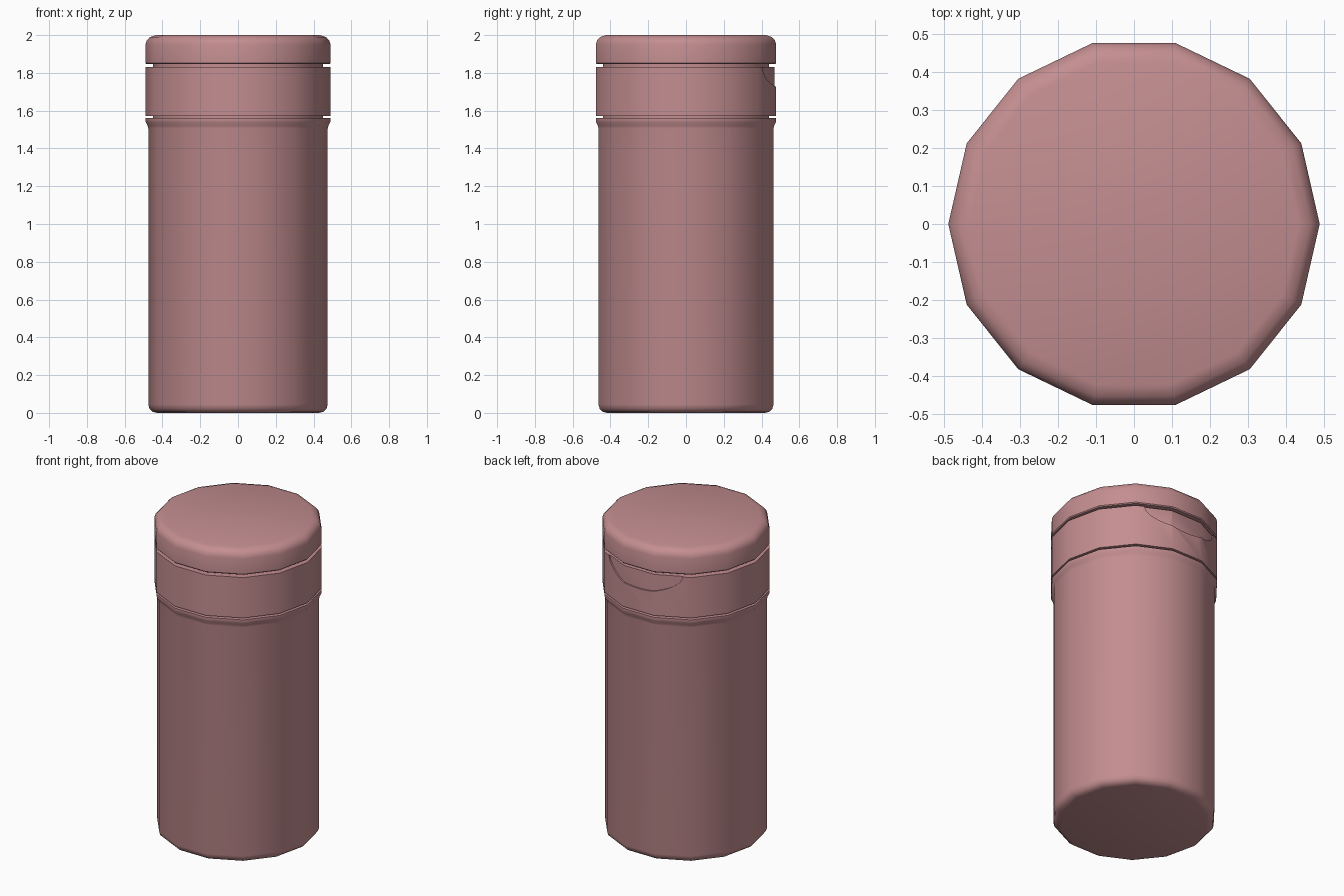
import bpy, bmesh, math

if "Cube" in bpy.data.objects:
    bpy.data.objects.remove(bpy.data.objects["Cube"])

SIDES = 14

mat = bpy.data.materials.new("dusty_rose")
mat.diffuse_color = (0.55, 0.27, 0.28, 1)
mat.use_nodes = True
mat.node_tree.nodes["Principled BSDF"].inputs["Base Color"].default_value = mat.diffuse_color


def finish(name, bm):
    bmesh.ops.recalc_face_normals(bm, faces=bm.faces)
    mesh = bpy.data.meshes.new(name)
    bm.to_mesh(mesh)
    bm.free()
    obj = bpy.data.objects.new(name, mesh)
    bpy.context.collection.objects.link(obj)
    mesh.materials.append(mat)
    return obj


def lathe(name, profile, cap_bottom=True, cap_top=True):
    """Stack 14-sided rings of (radius, z) into one part."""
    bm = bmesh.new()
    rings = []
    for r, z in profile:
        rings.append([bm.verts.new((r * math.cos(a), r * math.sin(a), z))
                      for a in (2 * math.pi * i / SIDES for i in range(SIDES))])
    for lo, hi in zip(rings, rings[1:]):
        for i in range(SIDES):
            j = (i + 1) % SIDES
            bm.faces.new((lo[i], lo[j], hi[j], hi[i]))
    if cap_bottom:
        bm.faces.new(rings[0][::-1])
    if cap_top:
        bm.faces.new(rings[-1])
    return finish(name, bm)


def ellipse_prism(name, rx, rz, z, y0, y1, n=40):
    bm = bmesh.new()
    pts = [(rx * math.cos(2 * math.pi * i / n), z + rz * math.sin(2 * math.pi * i / n))
           for i in range(n)]
    face = bm.faces.new([bm.verts.new((x, y0, h)) for x, h in pts])
    ext = bmesh.ops.extrude_face_region(bm, geom=[face])
    moved = [v for v in ext["geom"] if isinstance(v, bmesh.types.BMVert)]
    bmesh.ops.translate(bm, verts=moved, vec=(0, y1 - y0, 0))
    return finish(name, bm)


def subtract(obj, cutter):
    mod = obj.modifiers.new("cut", 'BOOLEAN')
    mod.operation = 'DIFFERENCE'
    mod.solver = 'EXACT'
    mod.object = cutter
    bpy.context.view_layer.objects.active = obj
    bpy.ops.object.modifier_apply(modifier=mod.name)
    bpy.data.objects.remove(cutter, do_unlink=True)


# Main body with rounded foot, flared rim and a narrow neck
body = lathe("body", [(0.43, 0), (0.452, 0.006), (0.469, 0.022), (0.475, 0.045),
                      (0.475, 1.505), (0.479, 1.52), (0.488, 1.538), (0.49, 1.548),
                      (0.49, 1.56), (0.45, 1.56), (0.45, 1.572)], cap_top=False)

# Collar band below the lid
collar = lathe("collar", [(0.45, 1.572), (0.49, 1.572), (0.49, 1.83), (0.45, 1.83)])

# Lid with rounded top edge, on a narrow neck
lid = lathe("lid", [(0.45, 1.83), (0.45, 1.846), (0.485, 1.846), (0.49, 1.852),
                    (0.49, 1.95), (0.483, 1.972), (0.466, 1.99), (0.435, 2.0)],
            cap_bottom=False)

# Shallow thumb recess in the back of the collar
recess = ellipse_prism("recess_cutter", 0.26, 0.12, 1.835, 0.2, 0.7)
subtract(recess, lathe("recess_floor", [(0.481, 1.4), (0.481, 2.2)]))
subtract(collar, recess)

for obj in (body, collar, lid):
    bpy.ops.object.select_all(action='DESELECT')
    obj.select_set(True)
    bpy.context.view_layer.objects.active = obj
    bpy.ops.object.shade_smooth_by_angle(angle=math.radians(35))
